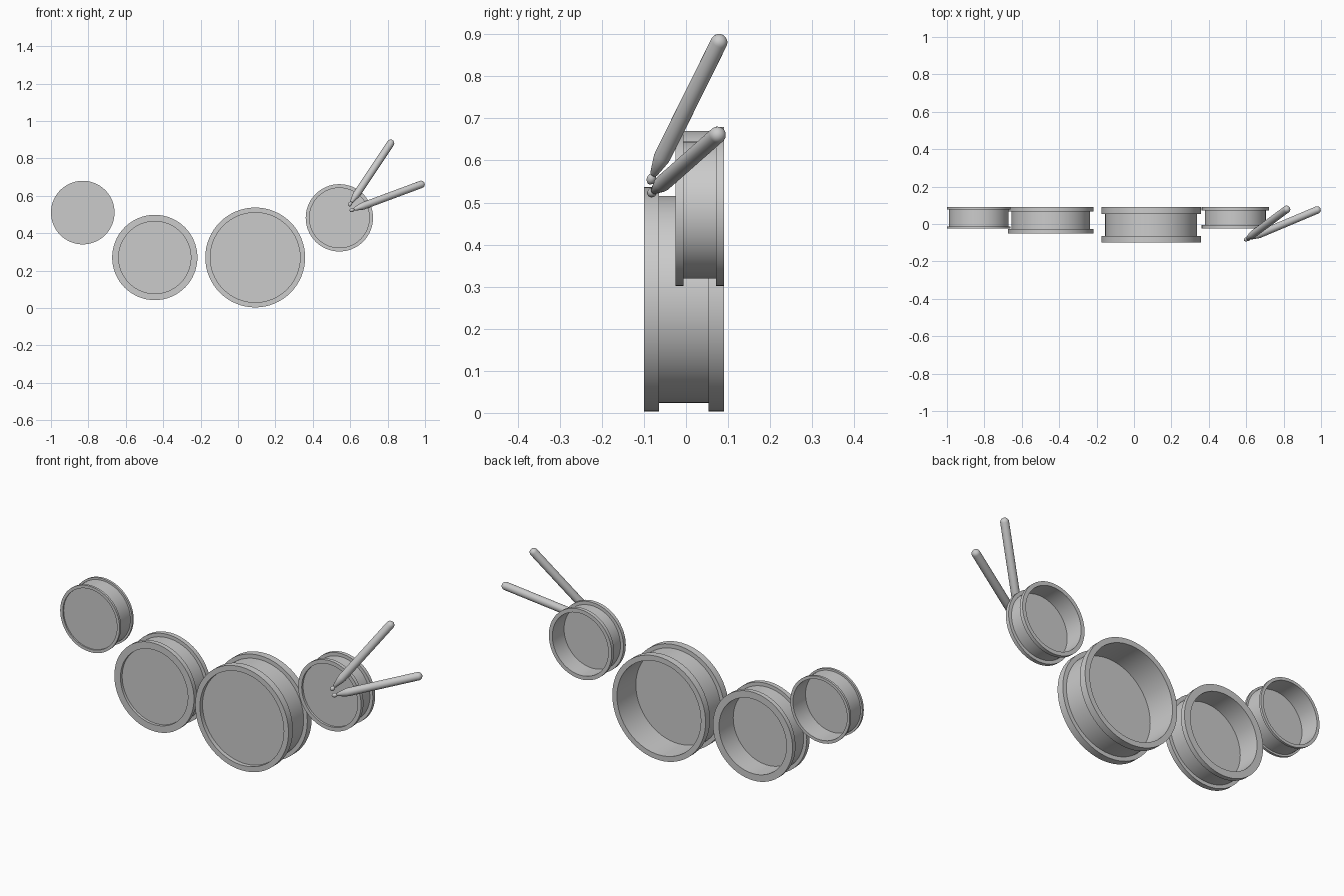
import bpy, math
from mathutils import Vector

cube = bpy.data.objects.get("Cube")
if cube:
    bpy.data.objects.remove(cube, do_unlink=True)

grey = bpy.data.materials.new("plain grey")
grey.use_nodes = True
grey.diffuse_color = (0.6, 0.6, 0.6, 1)
grey.node_tree.nodes["Principled BSDF"].inputs["Base Color"].default_value = (0.6, 0.6, 0.6, 1)


def lathe(name, profile, start, direction, closed=False, sides=64):
    """Spin (radius, distance) points around an axis from start."""
    verts, faces, rings = [], [], []
    turn = Vector(direction).to_track_quat('Z', 'Y')
    for r, d in profile:
        ring = []
        for i in range(sides if r else 1):
            a = math.tau * i / sides
            ring.append(len(verts))
            verts.append(turn @ Vector((r * math.cos(a), r * math.sin(a), d)))
        rings.append(ring)
    pairs = list(zip(rings, rings[1:]))
    if closed:
        pairs.append((rings[-1], rings[0]))
    for a, b in pairs:
        for i in range(sides):
            j = (i + 1) % sides
            if len(a) == 1:
                faces.append((a[0], b[j], b[i]))
            elif len(b) == 1:
                faces.append((a[i], a[j], b[0]))
            else:
                faces.append((a[i], a[j], b[j], b[i]))
    mesh = bpy.data.meshes.new(name)
    mesh.from_pydata(verts, [], faces)
    mesh.materials.append(grey)
    obj = bpy.data.objects.new(name, mesh)
    obj.location = start
    bpy.context.collection.objects.link(obj)
    bpy.ops.object.select_all(action='DESELECT')
    obj.select_set(True)
    bpy.context.view_layer.objects.active = obj
    bpy.ops.object.mode_set(mode='EDIT')
    bpy.ops.mesh.select_all(action='SELECT')
    bpy.ops.mesh.normals_make_consistent(inside=False)
    bpy.ops.object.mode_set(mode='OBJECT')
    bpy.ops.object.shade_smooth_by_angle(angle=math.radians(35))
    return obj


BACK = 0.09


def drum(name, x, z, front, rim_r, shell_r, inner_r, rim):
    """Drum shell with two rims, a recessed front head and an open back."""
    depth = BACK - front
    start, axis = (x, front, z), (0, 1, 0)
    lathe(name + "_shell", [(inner_r, 0), (rim_r, 0), (rim_r, rim), (shell_r, rim),
                            (shell_r, depth - rim), (rim_r, depth - rim),
                            (rim_r, depth), (inner_r, depth)], start, axis, closed=True)
    lathe(name + "_head", [(0, rim * 0.6), (inner_r, rim * 0.6),
                           (inner_r, rim), (0, rim)], start, axis)


drum("small_drum", -0.83, 0.51, -0.025, 0.17, 0.16, 0.155, 0.012)
drum("medium_drum", -0.445, 0.27, -0.05, 0.228, 0.21, 0.193, 0.024)
drum("large_drum", 0.092, 0.27, -0.1, 0.267, 0.246, 0.24, 0.036)
drum("side_drum", 0.542, 0.482, -0.025, 0.18, 0.163, 0.16, 0.019)


def drumstick(name, tip, end):
    """Rounded grip, tapered shoulder and small bead at the tip."""
    tip, end = Vector(tip), Vector(end)
    length, r, bead = (end - tip).length, 0.02, 0.011
    profile = [(0, 0)]
    for k in range(1, 6):
        a = math.pi * k / 6
        profile.append((bead * math.sin(a), bead * 1.3 * (1 - math.cos(a))))
    profile += [(0.009, 0.03), (r * 0.95, 0.075), (r, 0.085)]
    for k in range(6):
        a = math.pi / 2 * k / 6
        profile.append((r * math.cos(a), length - r + r * math.sin(a)))
    profile.append((0, length))
    lathe(name, profile, tip, end - tip, sides=24)


drumstick("upper_drumstick", (0.592, -0.088, 0.545), (0.826, 0.086, 0.896))
drumstick("lower_drumstick", (0.597, -0.086, 0.519), (0.996, 0.082, 0.667))
